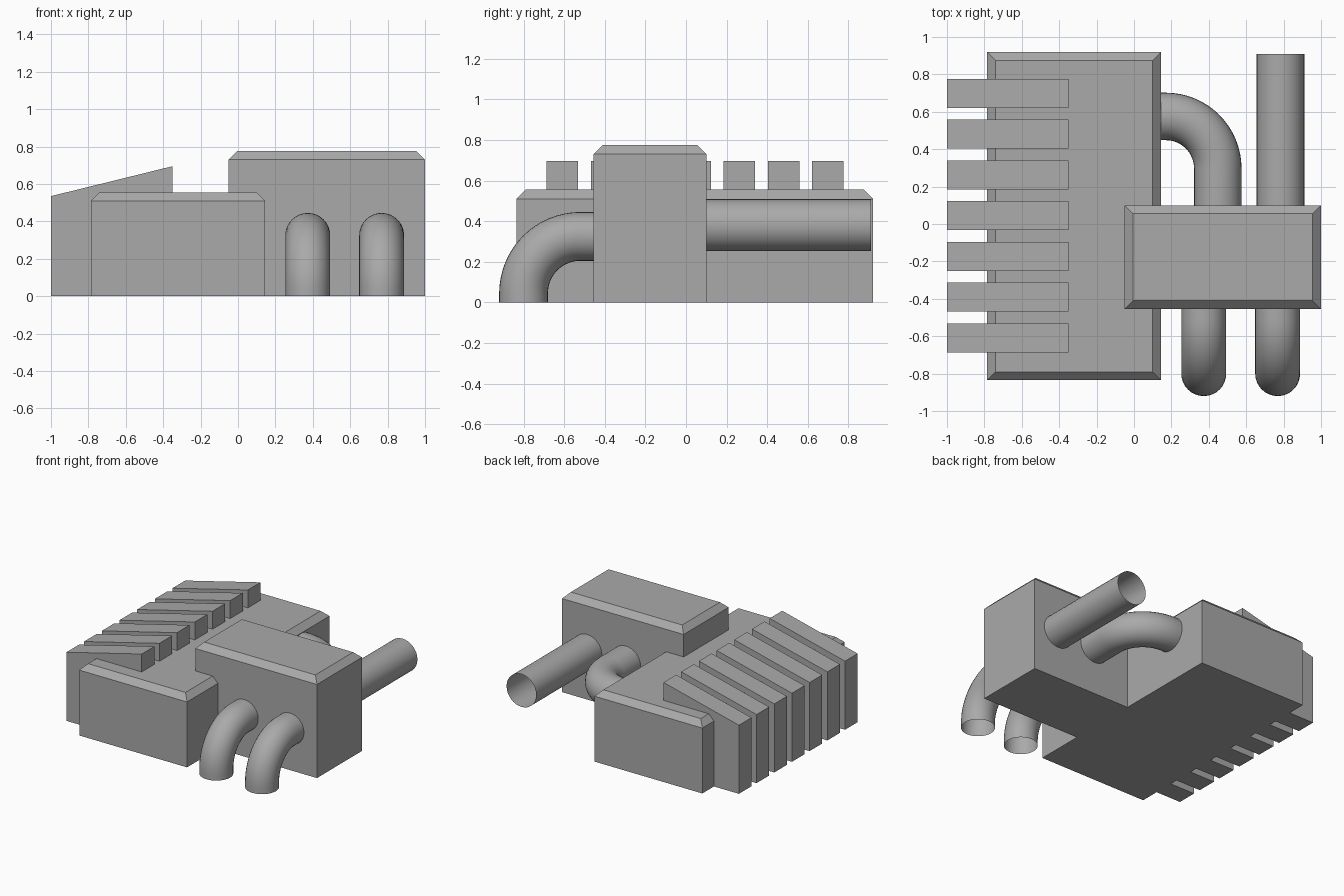
import bpy, bmesh
from math import sin, cos, pi
from mathutils import Vector

old = bpy.data.objects.get("Cube")
if old:
    bpy.data.objects.remove(old, do_unlink=True)

grey = bpy.data.materials.new("plain_grey")
grey.use_nodes = True
grey.diffuse_color = (0.4, 0.4, 0.4, 1)
grey.node_tree.nodes["Principled BSDF"].inputs["Base Color"].default_value = grey.diffuse_color


def add_mesh(name, bm):
    bmesh.ops.recalc_face_normals(bm, faces=bm.faces)
    mesh = bpy.data.meshes.new(name)
    bm.to_mesh(mesh)
    bm.free()
    mesh.materials.append(grey)
    obj = bpy.data.objects.new(name, mesh)
    bpy.context.collection.objects.link(obj)
    return obj


def chamfered_block(name, x0, x1, y0, y1, height, chamfer):
    """Box on the ground with only its top rim chamfered."""
    bm = bmesh.new()
    bmesh.ops.create_cube(bm, size=1)
    for v in bm.verts:
        v.co = (x1 if v.co.x > 0 else x0, y1 if v.co.y > 0 else y0,
                height if v.co.z > 0 else 0)
    rim = [e for e in bm.edges if all(v.co.z > 0 for v in e.verts)]
    bmesh.ops.bevel(bm, geom=rim, offset=chamfer, segments=1, affect='EDGES')
    return add_mesh(name, bm)


def fin(name, y, width):
    """Wedge-topped rib: a side profile extruded along y."""
    bm = bmesh.new()
    profile = [(-1, 0), (-0.35, 0), (-0.35, 0.695), (-1, 0.535)]
    face = bm.faces.new([bm.verts.new((x, y - width / 2, z)) for x, z in profile])
    ext = bmesh.ops.extrude_face_region(bm, geom=[face])
    moved = [g for g in ext["geom"] if isinstance(g, bmesh.types.BMVert)]
    bmesh.ops.translate(bm, verts=moved, vec=(0, width, 0))
    return add_mesh(name, bm)


def pipe(name, path, radius):
    """Open-ended round pipe along a path."""
    curve = bpy.data.curves.new(name, 'CURVE')
    curve.dimensions = '3D'
    curve.bevel_depth = radius
    curve.bevel_resolution = 14
    curve.use_fill_caps = False
    spline = curve.splines.new('POLY')
    spline.points.add(len(path) - 1)
    for p, co in zip(spline.points, path):
        p.co = (*co, 1)
    spline.use_smooth = True
    curve.materials.append(grey)
    obj = bpy.data.objects.new(name, curve)
    bpy.context.collection.objects.link(obj)
    bpy.ops.object.select_all(action='DESELECT')
    obj.select_set(True)
    bpy.context.view_layer.objects.active = obj
    bpy.ops.object.convert(target='MESH')
    bpy.ops.object.shade_smooth()


def quarter_bend(centre, u, v, radius, steps=16):
    """Points of a quarter circle turning from direction u to direction v."""
    c, u, v = Vector(centre), Vector(u), Vector(v)
    return [c + radius * (cos(a) * u + sin(a) * v)
            for a in (i * pi / 2 / steps for i in range(steps + 1))]


# Two main blocks
chamfered_block("long_block", -0.785, 0.145, -0.835, 0.92, 0.555, 0.045)
chamfered_block("tall_block", -0.05, 1.0, -0.455, 0.10, 0.775, 0.045)

# Row of cooling fins on the right side
for i in range(7):
    fin(f"fin_{i + 1}", 0.699 - i * 0.218, 0.155)

# Straight pipe at the back
pipe("straight_pipe", [(0.783, 0.10, 0.38), (0.783, 0.91, 0.38)], 0.128)

# Bent pipe joining the two blocks
bend = quarter_bend((0.17, 0.297, 0.38), (0, 1, 0), (1, 0, 0), 0.278)
pipe("linking_pipe", [(0.145, 0.575, 0.38)] + bend + [(0.448, 0.10, 0.38)], 0.127)

# Two front pipes curving down to the ground
for side, x in (("right", 0.373), ("left", 0.768)):
    bend = quarter_bend((x, -0.52, 0.045), (0, 0, 1), (0, -1, 0), 0.28)
    pipe(f"front_pipe_{side}", [(x, -0.455, 0.325)] + bend + [(x, -0.80, 0)], 0.12)
